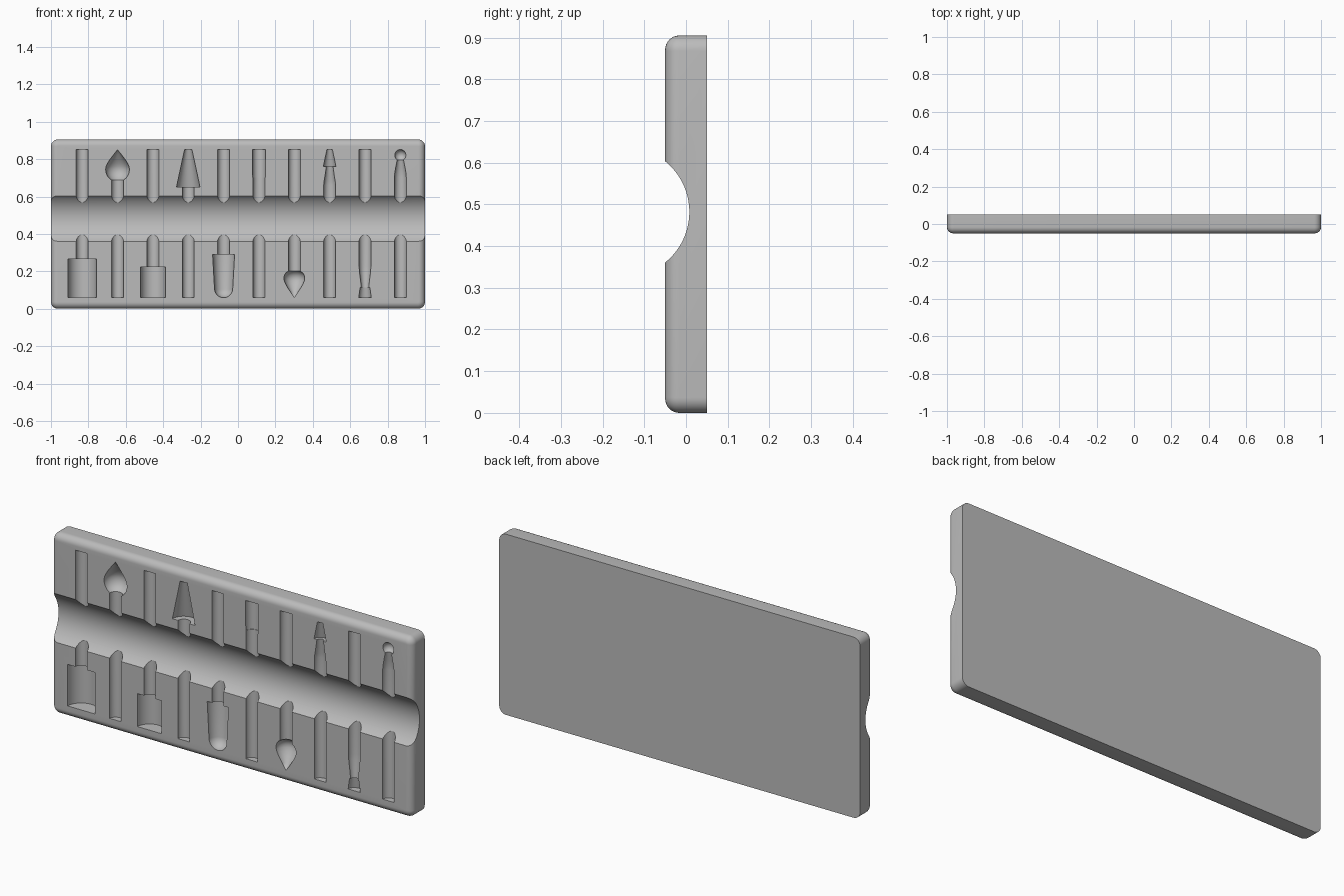
import bpy, bmesh, math
from mathutils import Matrix

WIDTH, HEIGHT, FRONT, BACK = 2.0, 0.905, -0.05, 0.05
CORNER, EDGE = 0.037, 0.034
SHAFT, REACH = 0.032, 0.39
FIRST_X, SPACING = -0.833, 0.189
TOP_END, BOTTOM_END = 0.851, 0.059

cube = bpy.data.objects.get("Cube")
if cube:
    bpy.data.objects.remove(cube, do_unlink=True)

grey = bpy.data.materials.new("plain grey")
grey.use_nodes = True
grey.diffuse_color = (0.5, 0.5, 0.5, 1)
grey.node_tree.nodes["Principled BSDF"].inputs["Base Color"].default_value = grey.diffuse_color


def make_object(name, bm):
    bmesh.ops.recalc_face_normals(bm, faces=bm.faces)
    mesh = bpy.data.meshes.new(name)
    bm.to_mesh(mesh)
    bm.free()
    mesh.materials.append(grey)
    obj = bpy.data.objects.new(name, mesh)
    bpy.context.collection.objects.link(obj)
    return obj


def lathe(bm, profile, x, end, direction, sides=40):
    """Revolve (radius, distance from tip) points about an upright axis on the front face."""
    rings = []
    for radius, d in profile:
        z = end + direction * d
        if radius == 0:
            rings.append([bm.verts.new((x, FRONT, z))])
            continue
        turns = [2 * math.pi * (i + 0.5) / sides for i in range(sides)]
        rings.append([bm.verts.new((x + radius * math.cos(a), FRONT + radius * math.sin(a), z))
                      for a in turns])
    for a, b in zip(rings, rings[1:]):
        for i in range(sides):
            j = (i + 1) % sides
            if len(a) == 1:
                bm.faces.new((a[0], b[i], b[j]))
            else:
                bm.faces.new((a[i], a[j], b[j], b[i]))
    for ring in (rings[0], rings[-1]):
        if len(ring) > 1:
            bm.faces.new(ring)


def arc(radius, start, stop, steps=10, length=None):
    """Round tip as profile points, between two angles in degrees."""
    length = length or radius
    points = []
    for i in range(steps + 1):
        a = math.radians(start + (stop - start) * i / steps)
        points.append((radius * math.sin(a) if a else 0, length * (1 - math.cos(a))))
    return points


# Plate with rounded corners and a rounded front rim
bm = bmesh.new()
bmesh.ops.create_cube(bm, size=1, matrix=Matrix.Translation((0, 0, HEIGHT / 2))
                      @ Matrix.Diagonal((WIDTH, BACK - FRONT, HEIGHT, 1)))
deep = [e for e in bm.edges if abs(e.verts[0].co.y - e.verts[1].co.y) > 0.05]
bmesh.ops.bevel(bm, geom=deep, offset=CORNER, segments=8, profile=0.5, affect='EDGES')
rim = [e for e in bm.edges if all(v.co.y < FRONT + 0.001 for v in e.verts)]
bmesh.ops.bevel(bm, geom=rim, offset=EDGE, segments=8, profile=0.5, affect='EDGES')
plate = make_object("bit_holder_plate", bm)

# Finger groove running the full width
bm = bmesh.new()
bmesh.ops.create_cone(bm, cap_ends=True, segments=128, radius1=0.156, radius2=0.156, depth=2.4,
                      matrix=Matrix.Translation((0, -0.148, 0.482))
                      @ Matrix.Rotation(math.pi / 2, 4, 'Y'))
groove = make_object("groove_cutter", bm)

# Head shapes of the bits, from tip to shaft
straight = []
flame = [(0, 0), (0.021, 0.027), (0.043, 0.056), (0.054, 0.074), (0.061, 0.09), (0.064, 0.105),
         (0.062, 0.122), (0.056, 0.138), (0.046, 0.152), (SHAFT, 0.163)]
cone = [(0.02, 0), (0.063, 0.2)]
taper = [(0.035, 0), (0.034, 0.15)]
small_cone = [(0.015, 0), (0.034, 0.09), (0.018, 0.09), (0.025, 0.14), (0.03, 0.17), (SHAFT, 0.19)]
ball = arc(0.03, 0, 145) + [(0.021, 0.075), (0.026, 0.1), (0.03, 0.125), (SHAFT, 0.15)]
wide_drum = [(0.076, 0), (0.076, 0.208)]
drum = [(0.067, 0), (0.067, 0.165)]
bullet = arc(0.049, 0, 84, length=0.05) + [(0.059, 0.23)]
drop = [(0, 0), (0.02, 0.03), (0.037, 0.056), (0.048, 0.076), (0.054, 0.092), (0.056, 0.105),
        (0.053, 0.12), (0.045, 0.133), (SHAFT, 0.142)]
flared = [(0.034, 0), (0.026, 0.055), (0.02, 0.055), (0.025, 0.1), (0.03, 0.14), (SHAFT, 0.17)]

top_row = [straight, flame, straight, cone, straight, taper, straight, small_cone, straight, ball]
bottom_row = [wide_drum, straight, drum, straight, bullet, straight, drop, straight, flared, straight]

# Bit pockets
bm = bmesh.new()
for row, end, direction in ((top_row, TOP_END, -1), (bottom_row, BOTTOM_END, 1)):
    for i, head in enumerate(row):
        start = head[-1] if head else (0, 0)
        shaft = [(SHAFT, REACH)] if start[0] == SHAFT else [(SHAFT, start[1]), (SHAFT, REACH)]
        lathe(bm, head + shaft, FIRST_X + SPACING * i, end, direction)
pockets = make_object("pocket_cutters", bm)

# Carve the plate and drop the cutters
bpy.ops.object.select_all(action='DESELECT')
bpy.context.view_layer.objects.active = plate
plate.select_set(True)
for cutter in (groove, pockets):
    cutter.hide_render = True
    mod = plate.modifiers.new(cutter.name, 'BOOLEAN')
    mod.operation = 'DIFFERENCE'
    mod.solver = 'EXACT'
    mod.object = cutter
    bpy.ops.object.modifier_apply(modifier=mod.name)
    bpy.data.objects.remove(cutter, do_unlink=True)

bpy.ops.object.shade_smooth_by_angle(angle=math.radians(30))
